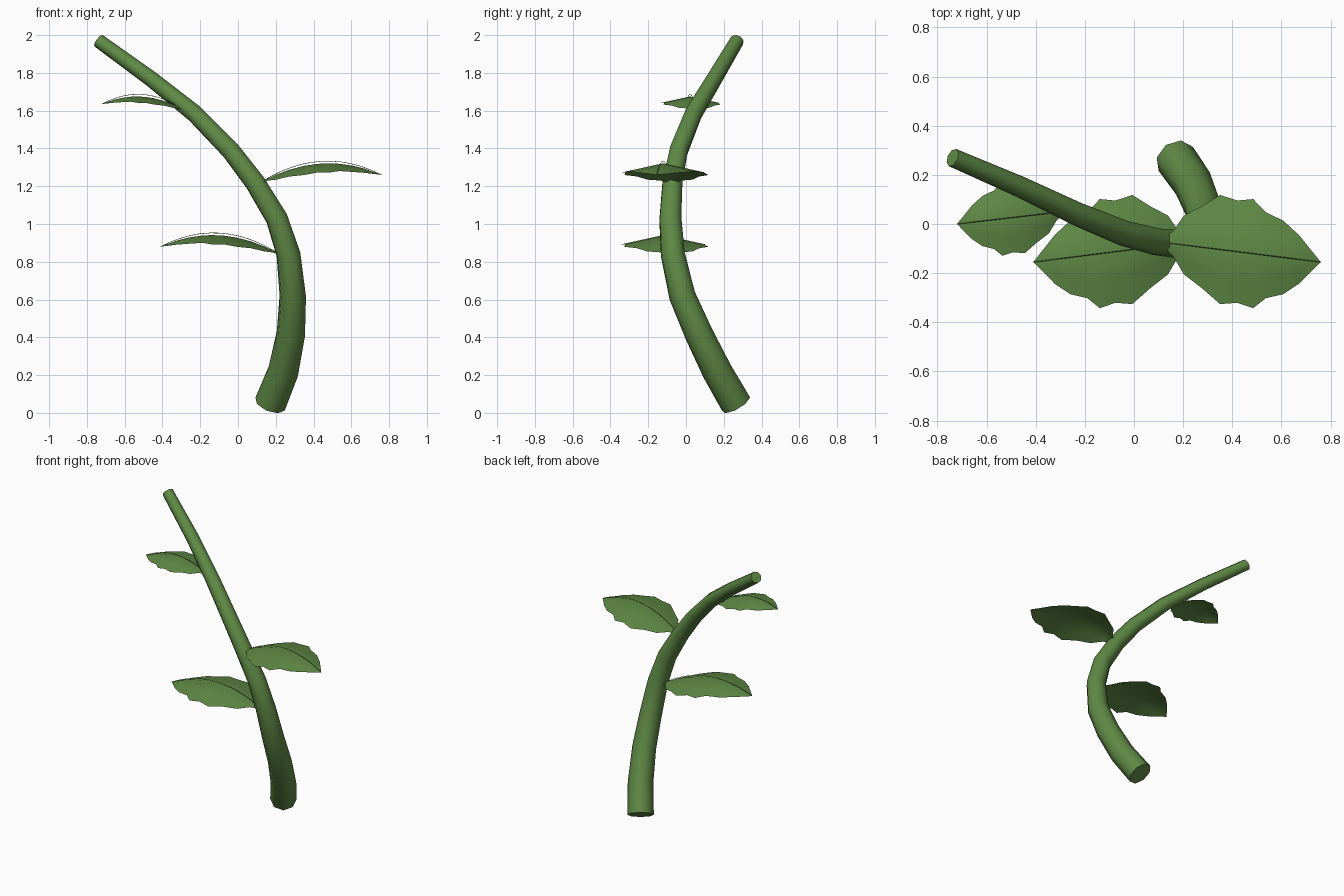
import bpy, bmesh
from mathutils import Vector

cube = bpy.data.objects.get("Cube")
if cube:
    bpy.data.objects.remove(cube, do_unlink=True)

green = bpy.data.materials.new("leaf_green")
green.use_nodes = True
colour = (0.115, 0.25, 0.06, 1)
green.diffuse_color = colour
green.node_tree.nodes["Principled BSDF"].inputs["Base Color"].default_value = colour


def smooth(obj, angle):
    bpy.ops.object.select_all(action='DESELECT')
    obj.select_set(True)
    bpy.context.view_layer.objects.active = obj
    bpy.ops.object.shade_smooth_by_angle(angle=angle)


def tube(name, points, radii, resolution):
    """Capped tube along a polyline, turned into a mesh."""
    curve = bpy.data.curves.new(name, 'CURVE')
    curve.dimensions = '3D'
    curve.bevel_depth = 1
    curve.bevel_resolution = resolution
    curve.use_fill_caps = True
    spline = curve.splines.new('POLY')
    spline.points.add(len(points) - 1)
    for p, co, r in zip(spline.points, points, radii):
        p.co = (*co, 1)
        p.radius = r
    obj = bpy.data.objects.new(name, curve)
    bpy.context.collection.objects.link(obj)
    bpy.ops.object.select_all(action='DESELECT')
    obj.select_set(True)
    bpy.context.view_layer.objects.active = obj
    bpy.ops.object.convert(target='MESH')
    obj = bpy.context.view_layer.objects.active
    obj.data.materials.clear()
    obj.data.materials.append(green)
    smooth(obj, 0.9)
    return obj


# Stem: x, y, z, radius from the cut base to the tip
STEM = [(.17, .265, .047, .085), (.24, .165, .22, .082), (.28, .067, .42, .077),
        (.29, -.02, .62, .072), (.267, -.07, .84, .066), (.205, -.083, 1.03, .061),
        (.09, -.072, 1.22, .056), (-.04, -.038, 1.39, .052), (-.23, .04, 1.585, .048),
        (-.46, .15, 1.768, .043), (-.738, .27, 1.97, .038)]
tube("stem", [p[:3] for p in STEM], [p[3] for p in STEM], 2)

# Scalloped leaf outline: fraction of length, half width
OUTLINE = [(0, .02), (.06, .05), (.13, .12), (.24, .165), (.36, .222), (.47, .208),
           (.57, .222), (.65, .175), (.76, .15), (.86, .1), (1, 0)]


def leaf(name, base, tip, arch, scale):
    """Arched leaf with a raised centre fold and a fine midrib over it."""
    base, tip = Vector(base), Vector(tip)

    def ridge(s, lift=0):
        p = base.lerp(tip, s)
        p.z += 4 * s * (1 - s) * (arch + lift)
        return p

    bm = bmesh.new()
    rows = []
    for s, w in OUTLINE:
        w *= scale
        centre = ridge(s)
        rows.append([bm.verts.new(centre + Vector((0, k * w, -.22 * abs(k) * w)))
                     for k in (-1, -.5, 0, .5, 1)])
    for a, b in zip(rows, rows[1:]):
        for i in range(4):
            bm.faces.new((a[i], b[i], b[i + 1], a[i + 1]))
    bmesh.ops.remove_doubles(bm, verts=bm.verts, dist=1e-4)
    # Upper side faces up whichever way the leaf points
    bm.normal_update()
    if sum(f.normal.z for f in bm.faces) < 0:
        bmesh.ops.reverse_faces(bm, faces=bm.faces)
    mesh = bpy.data.meshes.new(name)
    bm.to_mesh(mesh)
    bm.free()
    mesh.materials.append(green)
    obj = bpy.data.objects.new(name, mesh)
    bpy.context.collection.objects.link(obj)
    smooth(obj, 0.6)

    steps = [i / 12 for i in range(13)]
    tube(name + "_midrib", [ridge(s, .012) for s in steps], [.0015] * 13, 0)


leaf("lower_leaf", (.22, -.075, .84), (-.41, -.155, .88), .08, 1)
leaf("middle_leaf", (.12, -.075, 1.22), (.76, -.155, 1.26), .08, 1)
leaf("upper_leaf", (-.29, .05, 1.605), (-.72, 0, 1.635), .054, .68)
